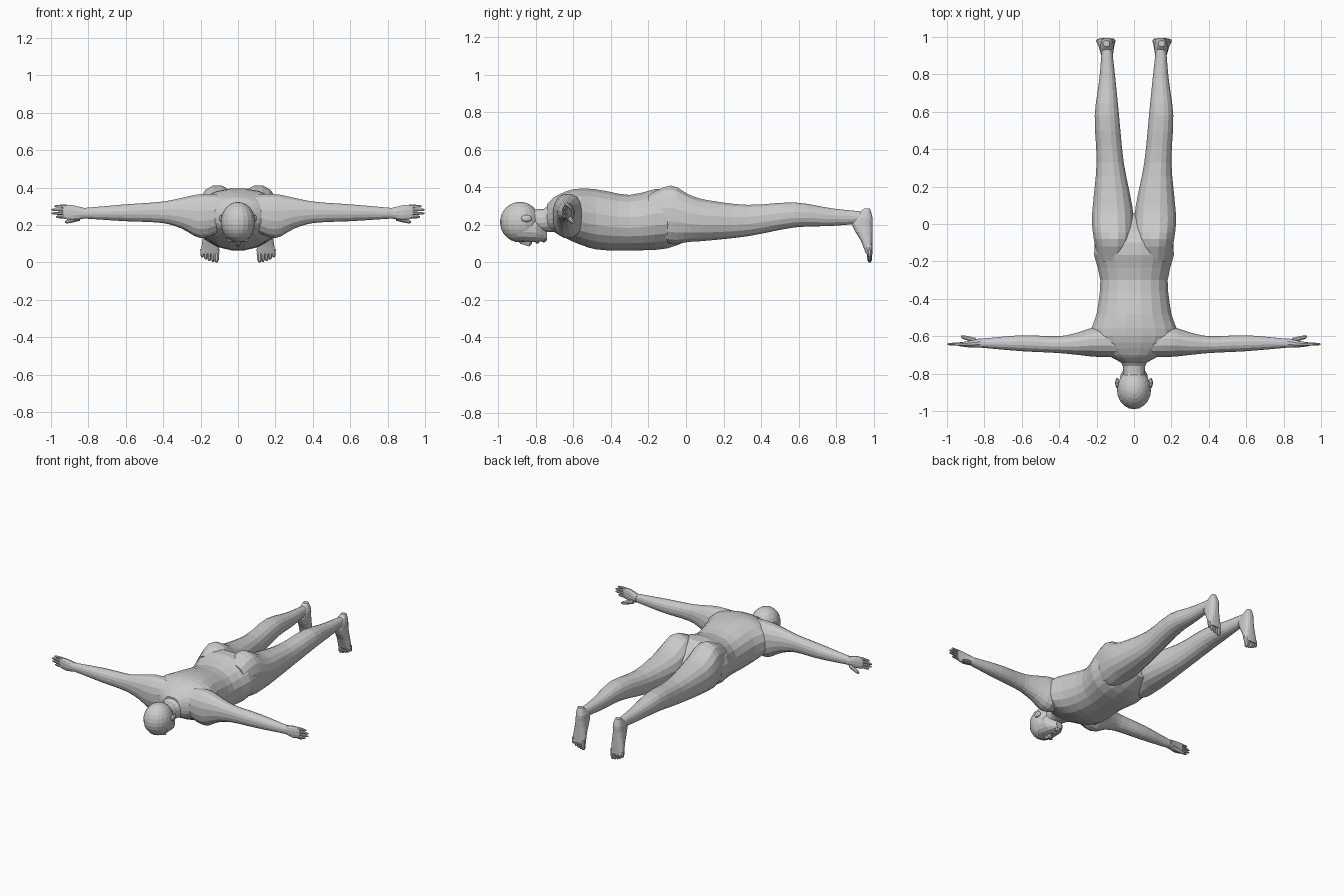
import bpy
import bmesh
from math import cos, sin, pi, copysign
from mathutils import Vector

if "Cube" in bpy.data.objects:
    bpy.data.objects.remove(bpy.data.objects["Cube"])

skin = bpy.data.materials.new("light_grey")
skin.use_nodes = True
GREY = (0.6, 0.6, 0.6, 1)
skin.diffuse_color = GREY
skin.node_tree.nodes["Principled BSDF"].inputs["Base Color"].default_value = GREY

# Coordinate slots for each loft axis: along, across, up
ORDER = {"x": (0, 1, 2), "y": (1, 0, 2), "z": (2, 0, 1)}


def finish(name, bm, mirror):
    """Turn the mesh into a flat shaded object, mirrored left to right if asked."""
    bmesh.ops.recalc_face_normals(bm, faces=bm.faces)
    mesh = bpy.data.meshes.new(name)
    bm.to_mesh(mesh)
    bm.free()
    mesh.materials.append(skin)
    obj = bpy.data.objects.new(name, mesh)
    bpy.context.collection.objects.link(obj)
    if mirror:
        obj.modifiers.new("Mirror", "MIRROR").use_mirror_merge = False


def smooth_rows(rows, steps):
    """Add rows between the given ones, following a smooth curve."""
    rows = [Vector(row) for row in rows]
    last = len(rows) - 1

    def slope(i):
        before, after = rows[max(i - 1, 0)], rows[min(i + 1, last)]
        return (after - before) / (after[0] - before[0])

    result = []
    for i in range(last):
        p, q = rows[i], rows[i + 1]
        span = q[0] - p[0]
        for step in range(steps):
            f = step / steps
            g = 1 - f
            result.append(p * (g * g * (1 + 2 * f)) + q * (f * f * (1 + 2 * g))
                          + (slope(i) * g - slope(i + 1) * f) * (f * g * span))
    result.append(rows[last])
    return result


def loft(name, axis, rows, steps=2, sides=16, square=0.9, mirror=True):
    """Skin rounded rings; each row is position, across min and max, up min and max."""
    bm = bmesh.new()
    along, across, up = ORDER[axis]
    reach = cos(pi / sides) ** square
    rings = []
    for t, a0, a1, b0, b1 in smooth_rows(rows, steps):
        ring = []
        for i in range(sides):
            angle = 2 * pi * (i + 0.5) / sides
            c, s = (copysign(abs(v) ** square, v) / reach for v in (cos(angle), sin(angle)))
            co = Vector((0, 0, 0))
            co[along] = t
            co[across] = (a0 + a1 + (a1 - a0) * c) / 2
            co[up] = (b0 + b1 + (b1 - b0) * s) / 2
            ring.append(bm.verts.new(co))
        rings.append(ring)
    for ring, following in zip(rings, rings[1:]):
        for i in range(sides):
            bm.faces.new((ring[i - 1], ring[i], following[i], following[i - 1]))
    bm.faces.new(rings[0])
    bm.faces.new(rings[-1])
    finish(name, bm, mirror)


def central_loft(name, rows, **options):
    """Loft along y that is even on both sides of the middle."""
    loft(name, "y", [(y, -w, w, lo, hi) for y, w, lo, hi in rows], mirror=False, **options)


def digit(name, axis, start, end, radius):
    """Tapered finger or toe with a rounded tip."""
    start, end = Vector(start), Vector(end)
    along, across, up = ORDER[axis]
    rows = []
    for f, taper in ((0, 1), (0.5, 0.95), (0.85, 0.8), (1, 0.4)):
        p, r = start.lerp(end, f), radius * taper
        rows.append((p[along], p[across] - r, p[across] + r, p[up] - r, p[up] + r))
    loft(name, axis, rows, steps=1, sides=8, square=1)


def blob(name, centre, size, mirror=False, segments=10):
    """Faceted ellipsoid."""
    bm = bmesh.new()
    bmesh.ops.create_uvsphere(bm, u_segments=segments, v_segments=segments * 2 // 3, radius=1)
    bmesh.ops.scale(bm, vec=size, verts=bm.verts)
    bmesh.ops.translate(bm, vec=centre, verts=bm.verts)
    finish(name, bm, mirror)


# Torso, from the base of the neck to the crotch
central_loft("torso", [
    (-.74, .07, .18, .31), (-.7, .14, .16, .35), (-.6, .23, .11, .39),
    (-.48, .2, .07, .39), (-.3, .18, .065, .36), (-.1, .21, .075, .39),
    (.06, .05, .14, .25)], steps=3, sides=20)

# Neck, skull and jaw
central_loft("neck", [(-.84, .055, .17, .29), (-.76, .06, .165, .285), (-.68, .1, .16, .35)])
blob("skull", (0, -.885, .215), (.092, .106, .108), segments=20)
central_loft("jaw", [(-.9, .08, .112, .25), (-.8, .07, .108, .24), (-.742, .024, .12, .165)])

# Facial features
central_loft("nose", [(-.885, .007, .1, .14), (-.835, .017, .085, .14), (-.82, .014, .1, .14)],
             steps=1, sides=8)
blob("lips", (0, -.793, .11), (.026, .011, .009))
blob("chin", (0, -.758, .12), (.024, .015, .013))
blob("brow", (.034, -.882, .118), (.026, .008, .009), mirror=True)
blob("eye", (.034, -.866, .12), (.014, .008, .008), mirror=True)
blob("ear", (.09, -.85, .235), (.011, .028, .02), mirror=True)

# Arms, reaching straight out from the shoulder
loft("arm", "x", [
    (.08, -.71, -.56, .17, .36), (.2, -.71, -.55, .13, .365), (.3, -.7, -.58, .18, .345),
    (.4, -.69, -.6, .21, .325), (.6, -.68, -.595, .22, .31), (.83, -.66, -.615, .235, .29)],
    steps=3)

# Hands, palms turned toward the feet
loft("hand", "x", [
    (.82, -.66, -.61, .235, .29), (.88, -.66, -.625, .225, .305),
    (.935, -.653, -.633, .235, .308)], sides=12)
for i, name in enumerate(("index", "middle", "ring", "little")):
    height = .243 + .019 * i
    tip = 1 - .01 * (i - 1.6) ** 2
    digit(name + "_finger", "x", (.915, -.643, height), (tip, -.642, height), .0085)
digit("thumb", "x", (.845, -.622, .235), (.925, -.602, .215), .013)

# Legs, fullest at the buttock and again at the calf
loft("leg", "y", [
    (-.2, .03, .19, .14, .36), (-.08, .005, .215, .1, .41), (.02, .003, .225, .11, .36),
    (.1, .01, .22, .115, .335), (.33, .055, .2, .14, .307), (.58, .08, .21, .187, .32),
    (.78, .1, .185, .195, .288), (.96, .12, .17, .21, .27)], steps=3)

# Feet, soles facing back and toes pointing down
loft("foot", "z", [
    (.288, .13, .165, .95, .98), (.24, .11, .178, .9, .994), (.2, .11, .18, .885, .994),
    (.12, .105, .19, .93, .994), (.045, .1, .2, .96, .994)], square=.75)
for i, name in enumerate(("big", "second", "third", "fourth", "little")):
    x = .115 + .019 * i
    digit(name + "_toe", "z", (x, .978, .07), (x, .979, .0017 * i * i),
          .015 if name == "big" else .011)
